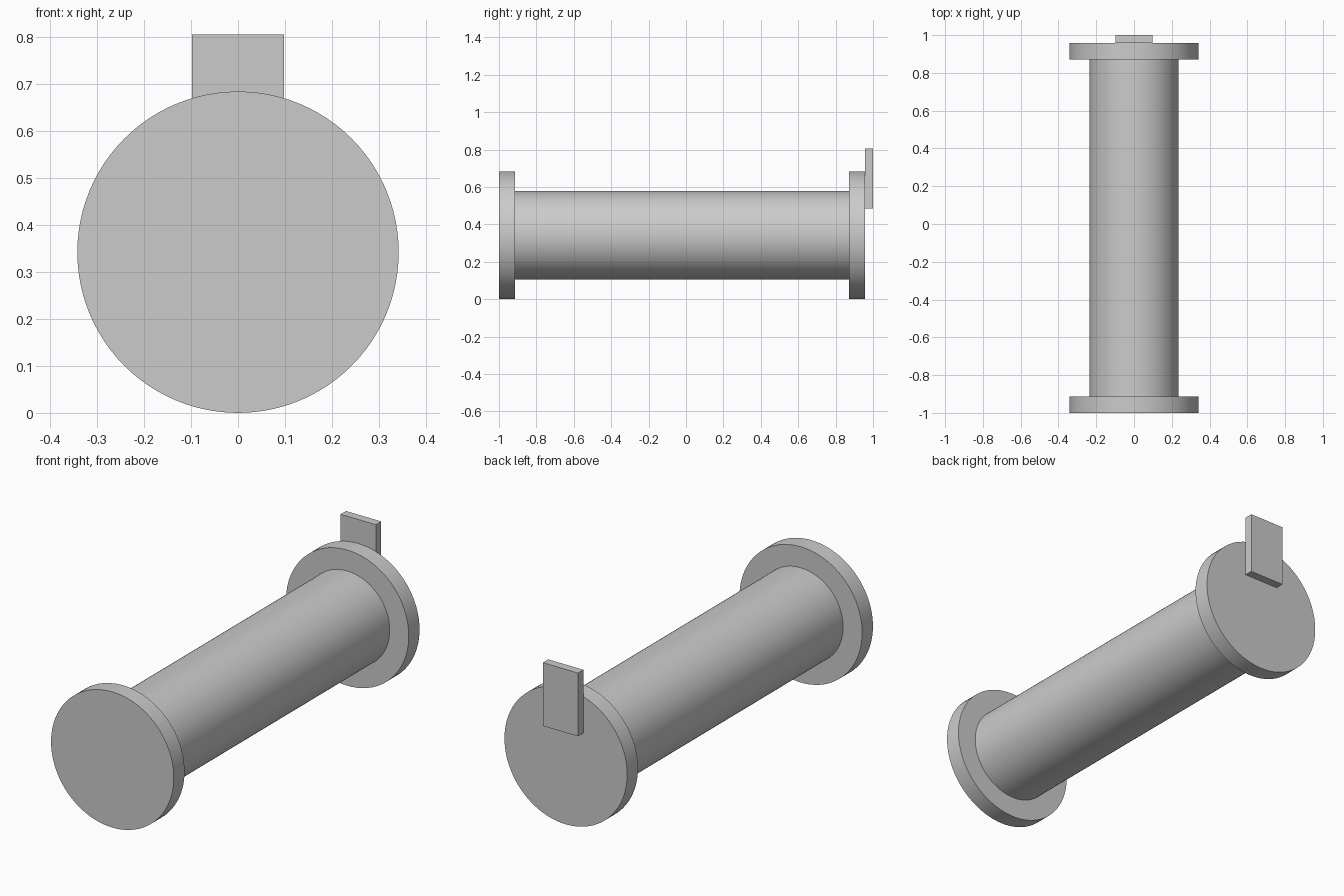
import bpy
import math

cube = bpy.data.objects.get("Cube")
if cube:
    bpy.data.objects.remove(cube, do_unlink=True)

# One plain grey for every part
GREY = (0.6, 0.6, 0.6, 1.0)
grey = bpy.data.materials.new("plain grey")
grey.use_nodes = True
grey.diffuse_color = GREY
grey.node_tree.nodes["Principled BSDF"].inputs["Base Color"].default_value = GREY

FLANGE_RADIUS = 0.342
TUBE_RADIUS = 0.236


def disc(name, radius, y_front, y_back):
    """Solid round part lying along y, on the common axis."""
    bpy.ops.mesh.primitive_cylinder_add(
        vertices=96, radius=radius, depth=y_back - y_front,
        location=(0, (y_front + y_back) / 2, FLANGE_RADIUS),
        rotation=(math.pi / 2, 0, 0))
    part = bpy.context.object
    part.name = name
    part.data.materials.append(grey)
    bpy.ops.object.shade_smooth_by_angle(angle=math.radians(30))
    return part


def block(name, low, high):
    """Box between two opposite corners."""
    bpy.ops.mesh.primitive_cube_add(
        size=1, location=[(a + b) / 2 for a, b in zip(low, high)])
    part = bpy.context.object
    part.name = name
    part.scale = [b - a for a, b in zip(low, high)]
    bpy.ops.object.transform_apply(location=False, rotation=False, scale=True)
    part.data.materials.append(grey)
    return part


# Spool body with a flange at each end
disc("tube", TUBE_RADIUS, -0.914, 0.871)
disc("front_flange", FLANGE_RADIUS, -1.0, -0.914)
disc("back_flange", FLANGE_RADIUS, 0.871, 0.957)

# Upright tab on the outside of the back flange
block("back_tab", (-0.098, 0.957, 0.486), (0.098, 1.0, 0.805))
